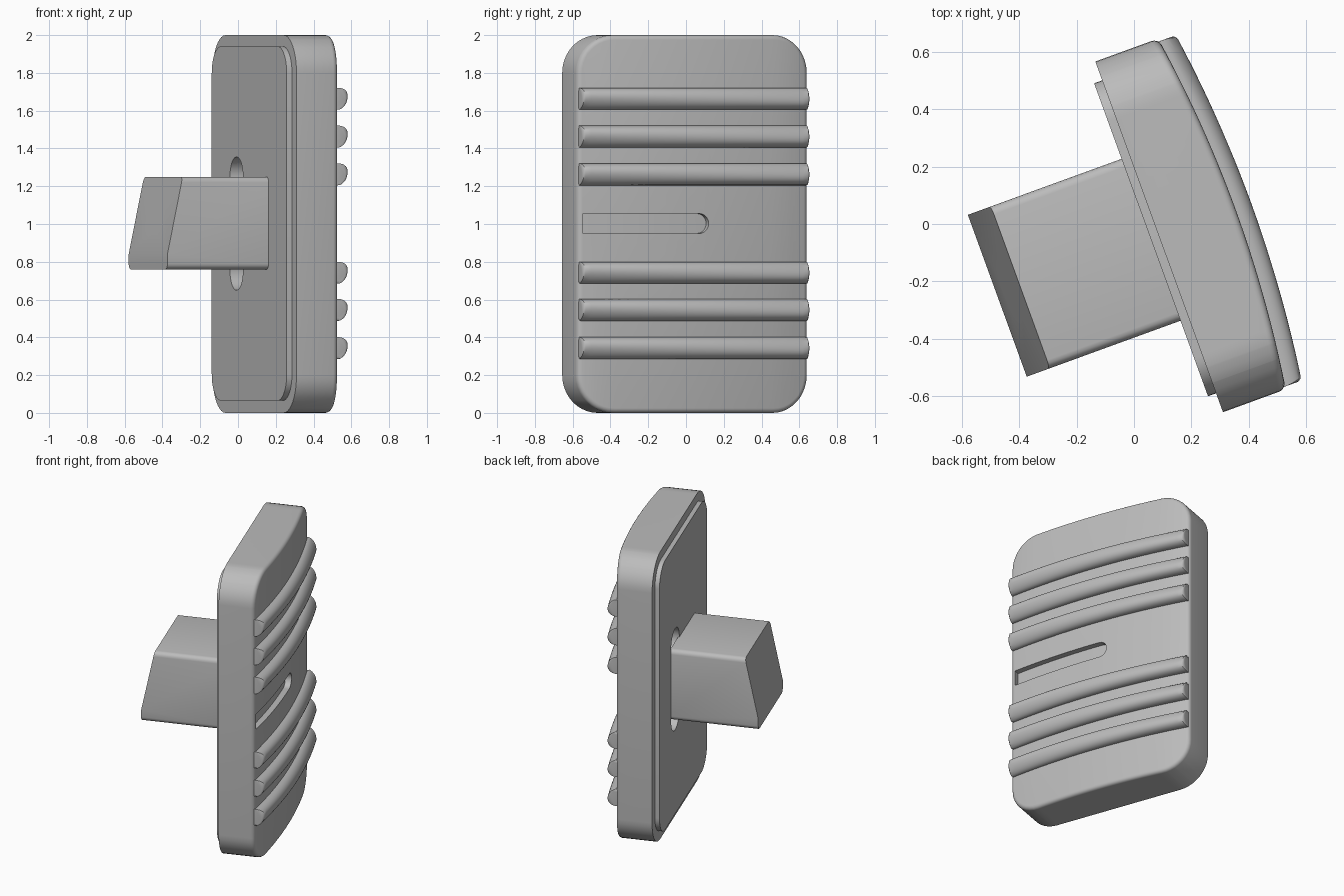
import bpy, bmesh, math
from mathutils import Matrix, Vector

cube = bpy.data.objects.get("Cube")
if cube:
    bpy.data.objects.remove(cube)

HALF_W, HEIGHT, BULGE = 0.65, 2.0, 0.05
# Whole model is turned about the vertical axis
PLACE = Matrix.Rotation(math.radians(20), 4, "Z") @ Matrix.Translation((0, -0.072, 0))

grey = bpy.data.materials.new("plain grey")
grey.use_nodes = True
COLOUR = (0.5, 0.5, 0.5, 1)
grey.diffuse_color = COLOUR
grey.node_tree.nodes["Principled BSDF"].inputs["Base Color"].default_value = COLOUR


def rounded_rect(half_w, z0, z1, r, steps=10):
    """Outline in (y, z) with four rounded corners."""
    pts = []
    corners = [(half_w - r, z1 - r), (r - half_w, z1 - r),
               (r - half_w, z0 + r), (half_w - r, z0 + r)]
    for i, (cy, cz) in enumerate(corners):
        for k in range(steps + 1):
            a = math.pi / 2 * (i + k / steps)
            pts.append((cy + r * math.cos(a), cz + r * math.sin(a)))
    return pts


def prism(points, direction):
    """Solid made by pushing a flat outline along a direction."""
    bm = bmesh.new()
    face = bm.faces.new([bm.verts.new(p) for p in points])
    out = bmesh.ops.extrude_face_region(bm, geom=[face])
    moved = [g for g in out["geom"] if isinstance(g, bmesh.types.BMVert)]
    bmesh.ops.translate(bm, verts=moved, vec=direction)
    bmesh.ops.recalc_face_normals(bm, faces=bm.faces)
    return bm


def prism_x(outline, x0, x1):
    return prism([(x0, y, z) for y, z in outline], (x1 - x0, 0, 0))


def cylinder(radius, length, centre, axis):
    bm = bmesh.new()
    bmesh.ops.create_cone(bm, cap_ends=True, segments=32, radius1=radius,
                          radius2=radius, depth=length)
    turn = Vector((0, 0, 1)).rotation_difference(Vector(axis)).to_matrix().to_4x4()
    bm.transform(Matrix.Translation(centre) @ turn)
    return bm


def bevel(bm, edges, offset, segments=4):
    bmesh.ops.bevel(bm, geom=edges, offset=offset, segments=segments,
                    profile=0.5, affect="EDGES", clamp_overlap=True)


def bow(bm, from_x, steps=24):
    """Slice across the width and bow everything beyond from_x outwards."""
    for i in range(1, steps):
        y = -HALF_W + 2 * HALF_W * i / steps
        geom = bm.verts[:] + bm.edges[:] + bm.faces[:]
        bmesh.ops.bisect_plane(bm, geom=geom, dist=1e-5,
                               plane_co=(0, y, 0), plane_no=(0, 1, 0))
    for v in bm.verts:
        if v.co.x > from_x:
            v.co.x += BULGE * (1 - (v.co.y / HALF_W) ** 2)


def make_object(name, bm):
    bm.transform(PLACE)
    bmesh.ops.recalc_face_normals(bm, faces=bm.faces)
    mesh = bpy.data.meshes.new(name)
    bm.to_mesh(mesh)
    bm.free()
    mesh.materials.append(grey)
    obj = bpy.data.objects.new(name, mesh)
    bpy.context.scene.collection.objects.link(obj)
    return obj


def cut(obj, cutters):
    for c in cutters:
        mod = obj.modifiers.new("cut", "BOOLEAN")
        mod.operation, mod.solver, mod.object = "DIFFERENCE", "EXACT", c
    bpy.context.view_layer.update()
    evaluated = obj.evaluated_get(bpy.context.evaluated_depsgraph_get())
    mesh = bpy.data.meshes.new_from_object(evaluated)
    obj.modifiers.clear()
    obj.data = mesh


def smooth(obj):
    obj.data.shade_smooth()
    obj.data.set_sharp_from_angle(angle=math.radians(35))


# Pedal plate with bowed front and softened front rim
bm = prism_x(rounded_rect(HALF_W, 0, HEIGHT, 0.2), 0.067, 0.30)
bevel(bm, [e for e in bm.edges if all(v.co.x > 0.29 for v in e.verts)], 0.025)
bow(bm, 0.2)
plate = make_object("plate", bm)

# Raised panel on the rear of the plate
panel = make_object("rear_panel", prism_x(rounded_rect(0.58, 0.065, 1.94, 0.14), 0.037, 0.067))

# Groove in the front: square at one end, round at the other
groove = [(-0.62, 0.95), (-0.62, 1.055)]
for k in range(13):
    a = math.pi / 2 - math.pi * k / 12
    groove.append((0.02 + 0.0525 * math.cos(a), 1.0025 + 0.0525 * math.sin(a)))
bm = prism_x(groove, 0.26, 0.4)
bow(bm, 0)
groove_cutter = make_object("groove_cutter", bm)

# Round pockets beside the stem root
pockets = [make_object("pocket_cutter", cylinder(0.1, 0.2, (0.1, y, z), (1, 0, 0)))
           for y in (-0.197, 0.197) for z in (0.75, 1.255)]

# Stem with slanted end face and rounded long edges
side = [(0.045, 0.76), (-0.533, 0.76), (-0.533, 0.84), (-0.447, 1.25), (0.045, 1.25)]
bm = prism([(x, -0.3, z) for x, z in side], (0, 0.6, 0))
long_edges = [e for e in bm.edges
              if abs(e.verts[0].co.x - e.verts[1].co.x) > 0.3]
bevel(bm, long_edges, 0.03)
stem = make_object("stem", bm)
bore = make_object("bore_cutter", cylinder(0.11, 0.5, (-0.35, 0, 1.06), (1, 0, 0)))

cut(plate, [groove_cutter] + pockets)
cut(panel, pockets)
cut(stem, [bore])
for c in pockets + [groove_cutter, bore]:
    bpy.data.objects.remove(c)

# Grip ridges following the bowed front
ridges = []
for i, z in enumerate((0.343, 0.545, 0.742, 1.263, 1.463, 1.663)):
    bm = cylinder(0.058, 1.28, (0.302, 0, z), (0, 1, 0))
    bevel(bm, [e for e in bm.edges
               if abs(e.verts[0].co.y - e.verts[1].co.y) < 0.01], 0.015, 3)
    bow(bm, -1)
    ridges.append(make_object(f"grip_ridge_{i + 1}", bm))

for obj in [plate, panel, stem] + ridges:
    smooth(obj)
